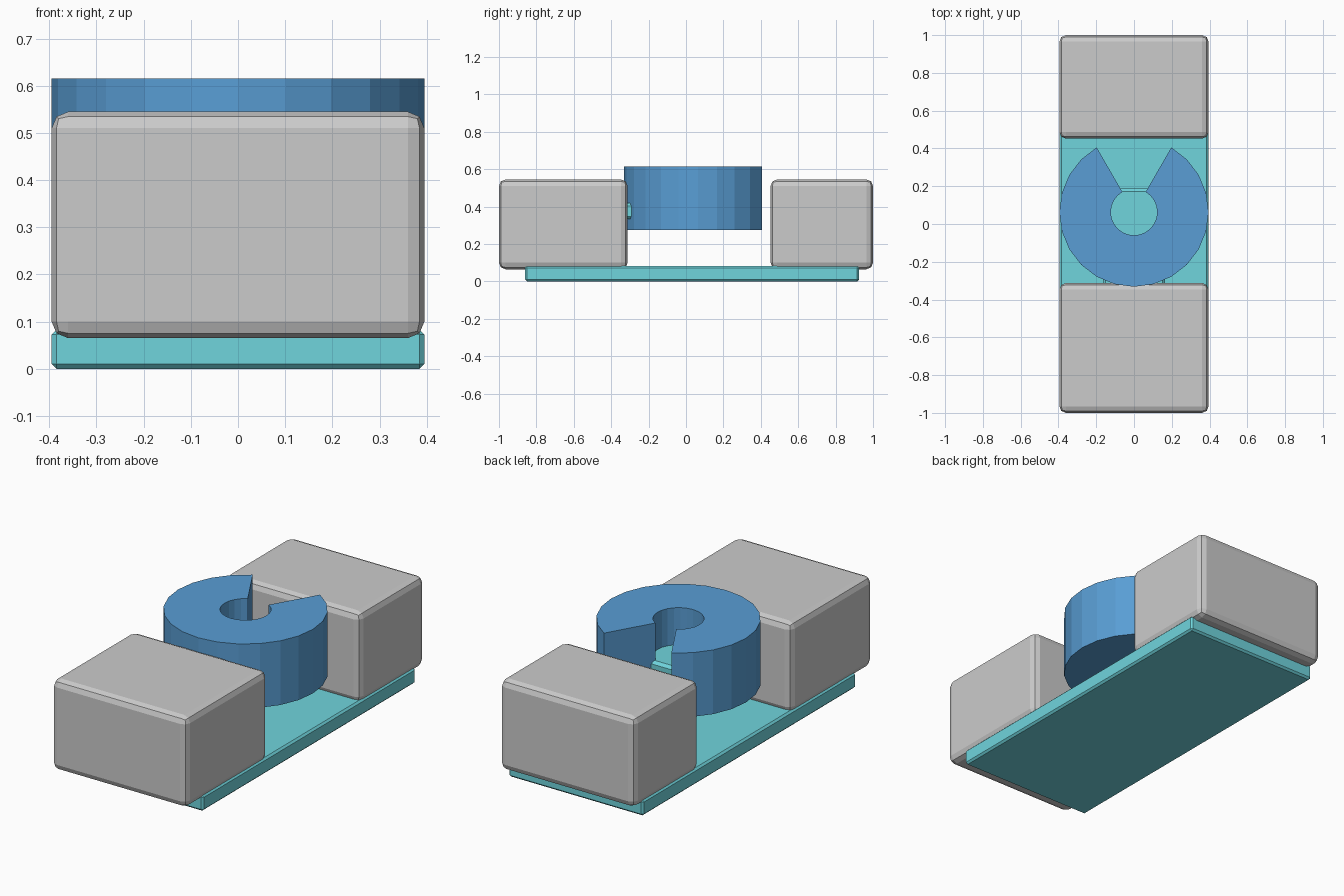
import bpy, bmesh
from math import cos, sin, radians

if "Cube" in bpy.data.objects:
    bpy.data.objects.remove(bpy.data.objects["Cube"])


def material(name, color):
    m = bpy.data.materials.new(name)
    m.diffuse_color = (*color, 1)
    m.use_nodes = True
    m.node_tree.nodes["Principled BSDF"].inputs["Base Color"].default_value = m.diffuse_color
    return m


def finish(name, bm, mat=None):
    bmesh.ops.recalc_face_normals(bm, faces=bm.faces)
    me = bpy.data.meshes.new(name)
    bm.to_mesh(me)
    bm.free()
    ob = bpy.data.objects.new(name, me)
    bpy.context.collection.objects.link(ob)
    if mat:
        me.materials.append(mat)
    return ob


def box(name, lo, hi, bevel, segments, mat=None):
    bm = bmesh.new()
    bmesh.ops.create_cube(bm, size=1)
    for v in bm.verts:
        v.co = [(a + b) / 2 + c * (b - a) for a, b, c in zip(lo, hi, v.co)]
    ob = finish(name, bm, mat)
    mod = ob.modifiers.new("rounded_edges", "BEVEL")
    mod.width, mod.segments = bevel, segments
    return ob


def open_ring(name, cy, r_in, r_out, z0, z1, start, end, steps, mat):
    bm = bmesh.new()
    angles = [radians(start + (end - start) * i / steps) for i in range(steps + 1)]
    rows = [[bm.verts.new((r * cos(a), cy + r * sin(a), z))
             for r, z in ((r_in, z0), (r_out, z0), (r_out, z1), (r_in, z1))]
            for a in angles]
    for p, q in zip(rows, rows[1:]):
        for i in range(4):
            j = (i + 1) % 4
            bm.faces.new((p[i], p[j], q[j], q[i]))
    bm.faces.new(rows[0])
    bm.faces.new(rows[-1])
    return finish(name, bm, mat)


cyan = material("cyan", (0.16, 0.66, 0.72))
blue = material("blue", (0.1, 0.34, 0.66))

# Base plate
box("base_plate", (-.395, -.86, 0), (.395, .925, .083), .01, 1, cyan)

# End blocks
box("front_block", (-.395, -1, .065), (.395, -.312, .545), .035, 2)
box("back_block", (-.395, .452, .065), (.395, 1, .545), .035, 2)

# Tongue running from the front block through the ring
box("tongue", (-.165, -.5, .333), (.165, .188, .418), .015, 1, cyan)

# Ring with a 60 degree opening towards the back
open_ring("open_ring", .063, .123, .395, .275, .615, 120, 420, 20, blue)
